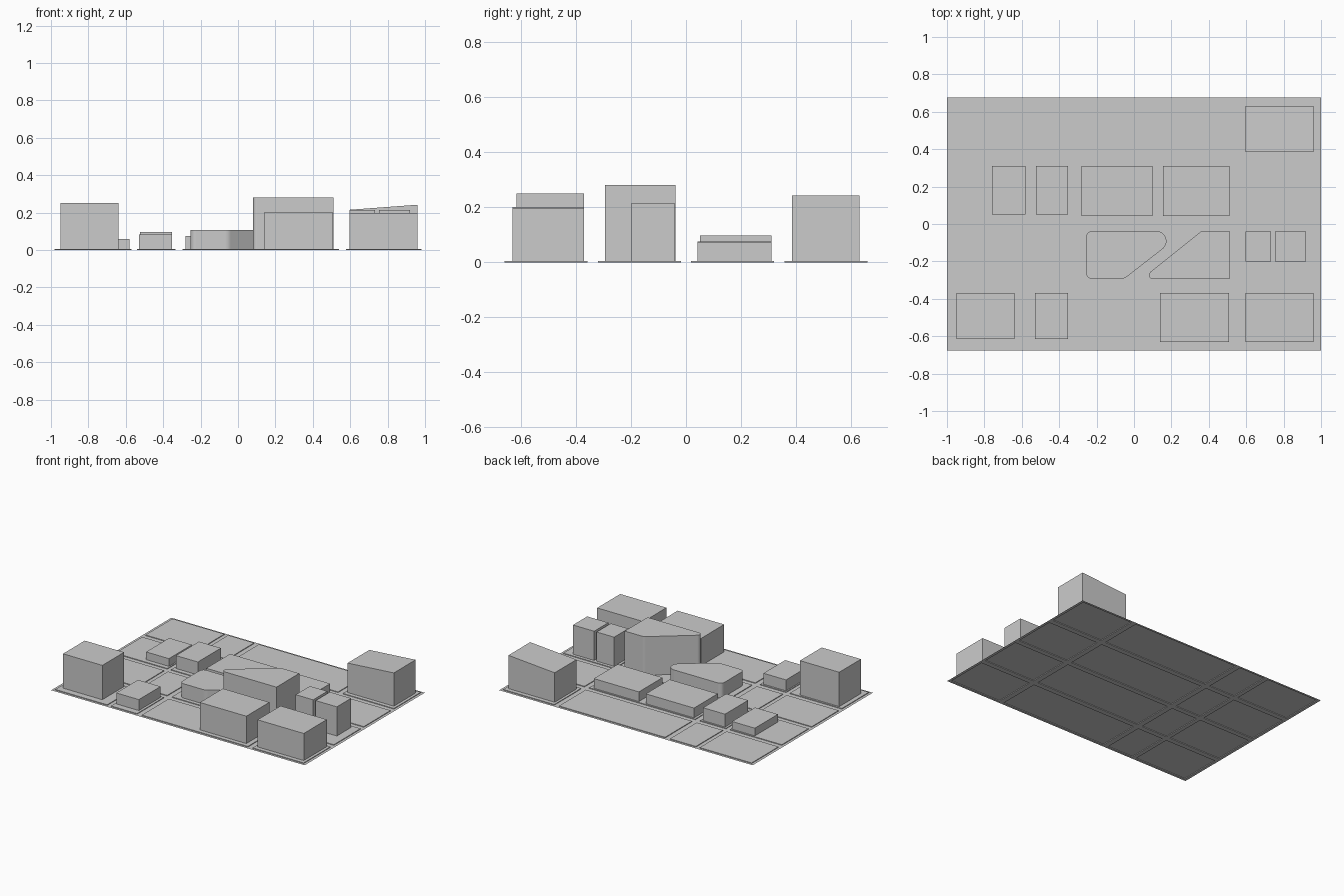
import bpy, bmesh
from math import tan
from mathutils import Vector

if "Cube" in bpy.data.objects:
    bpy.data.objects.remove(bpy.data.objects["Cube"])

CURB = 0.005  # height of the raised city blocks above the roads


def finish(name, bm):
    bmesh.ops.remove_doubles(bm, verts=bm.verts, dist=1e-5)
    bmesh.ops.recalc_face_normals(bm, faces=bm.faces)
    me = bpy.data.meshes.new(name)
    bm.to_mesh(me)
    bm.free()
    ob = bpy.data.objects.new(name, me)
    bpy.context.collection.objects.link(ob)
    return ob


def fillet(corners, seg=8):
    """Round polygon corners given as (x, y, radius)."""
    out, n = [], len(corners)
    for i, (x, y, r) in enumerate(corners):
        p = Vector((x, y))
        if r == 0:
            out.append(p)
            continue
        a = (Vector(corners[i - 1][:2]) - p).normalized()
        b = (Vector(corners[(i + 1) % n][:2]) - p).normalized()
        t = r / tan(a.angle(b) / 2)
        centre = p + (a + b).normalized() * (t * t + r * r) ** 0.5
        s, e = p + a * t - centre, p + b * t - centre
        for k in range(seg + 1):
            out.append(centre + s.slerp(e, k / seg).normalized() * r)
    return out


def prism(name, pts, height):
    """Extrude a flat outline; height is a function of (x, y)."""
    bm = bmesh.new()
    low = [bm.verts.new((x, y, CURB)) for x, y in pts]
    top = [bm.verts.new((x, y, height(x, y))) for x, y in pts]
    bm.faces.new(low[::-1])
    bm.faces.new(top)
    n = len(pts)
    for i in range(n):
        j = (i + 1) % n
        bm.faces.new((low[i], low[j], top[j], top[i]))
    return finish(name, bm)


def box(name, x0, x1, y0, y1, h_left, h_right=None):
    h_right = h_left if h_right is None else h_right
    prism(name, [(x0, y0), (x1, y0), (x1, y1), (x0, y1)],
          lambda x, y: h_left if x == x0 else h_right)


# ground: one sheet, odd cells of the road grid raised as city blocks
xs = [-1, -0.98, -0.57, -0.54, -0.335, -0.297, 0.54, 0.577, 0.98, 1]
ys = [-0.677, -0.66, -0.357, -0.32, -0.018, 0.018, 0.32, 0.357, 0.66, 0.677]
bm = bmesh.new()
for i in range(9):
    for j in range(9):
        c = [(xs[i], ys[j]), (xs[i + 1], ys[j]), (xs[i + 1], ys[j + 1]), (xs[i], ys[j + 1])]
        raised = i % 2 and j % 2
        z = CURB if raised else 0
        bm.faces.new([bm.verts.new((x, y, z)) for x, y in c])
        if raised:
            for k in range(4):
                p, q = c[k], c[(k + 1) % 4]
                bm.faces.new([bm.verts.new(v) for v in
                              ((*p, 0), (*q, 0), (*q, CURB), (*p, CURB))])
finish("ground_blocks", bm)

# rectangular buildings
buildings = {
    "front_left_tower": (-0.95, -0.64, -0.615, -0.37, 0.25),
    "front_low_house": (-0.53, -0.352, -0.615, -0.37, 0.083),
    "front_middle_block": (0.14, 0.507, -0.63, -0.37, 0.2),
    "front_right_block": (0.595, 0.96, -0.63, -0.37, 0.198),
    "narrow_block_a": (0.595, 0.733, -0.2, -0.04, 0.213),
    "narrow_block_b": (0.753, 0.92, -0.2, -0.04, 0.213),
    "rear_house_a": (-0.76, -0.58, 0.05, 0.31, 0.06),
    "rear_house_b": (-0.525, -0.352, 0.05, 0.31, 0.097),
    "rear_hall_a": (-0.28, 0.10, 0.042, 0.31, 0.075),
    "rear_hall_b": (0.155, 0.51, 0.042, 0.31, 0.074),
    "back_sloped_roof_block": (0.595, 0.96, 0.385, 0.63, 0.215, 0.242),
}
for name, dims in buildings.items():
    box(name, *dims)

# two central buildings split by a diagonal passage, with rounded corners
prism("rounded_low_building", fillet([
    (-0.255, -0.293, 0.03), (-0.052, -0.293, 0.05),
    (0.275, -0.038, 0.053), (-0.255, -0.038, 0.03)]), lambda x, y: 0.107)
prism("wedge_tall_building", fillet([
    (0.04, -0.295, 0.022), (0.51, -0.295, 0),
    (0.51, -0.038, 0), (0.36, -0.038, 0.03)]), lambda x, y: 0.28)
